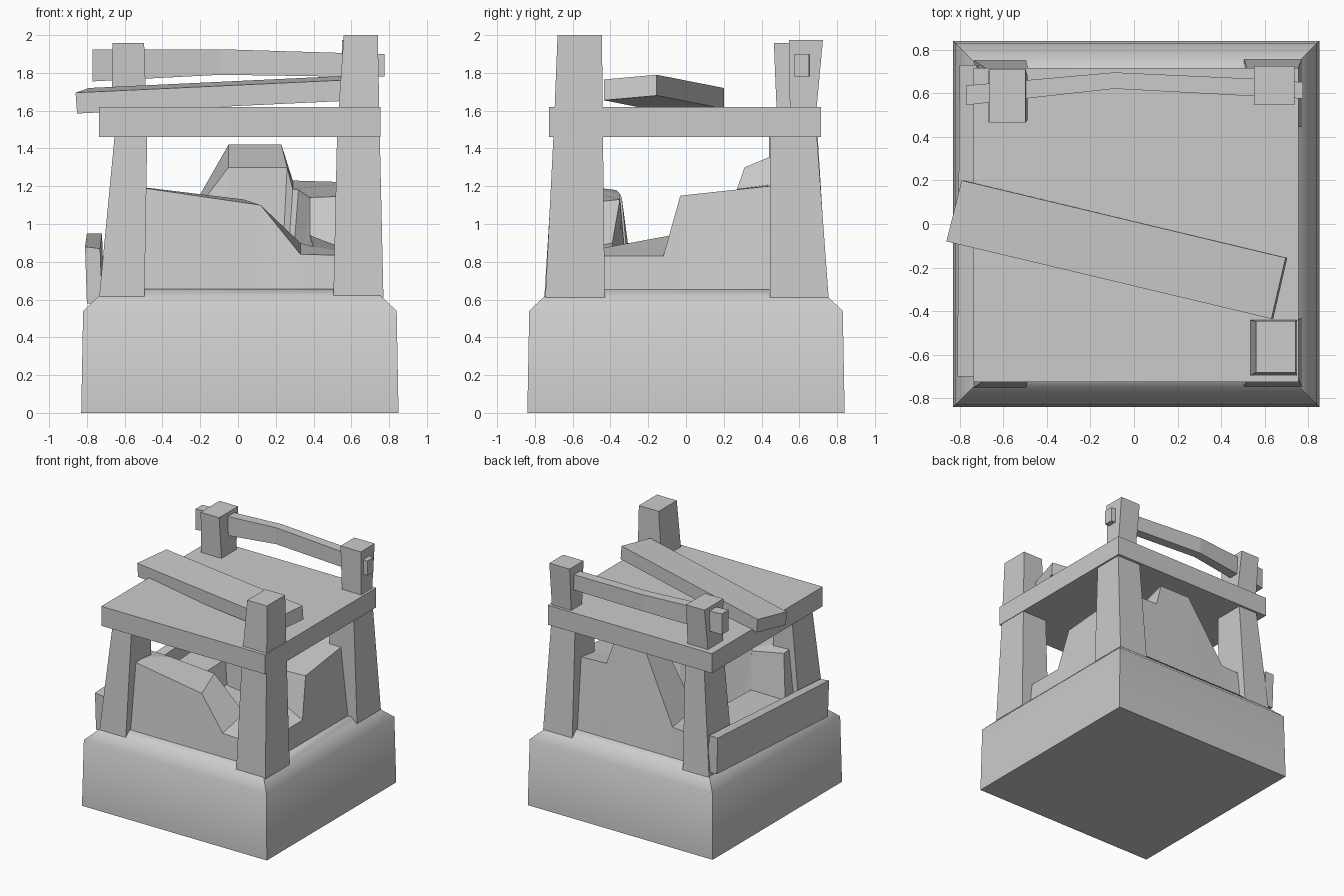
import bpy, bmesh


def loft(name, rings, smooth=None):
    """Skin a stack of matching point loops and cap both ends."""
    bm = bmesh.new()
    loops = [[bm.verts.new(p) for p in ring] for ring in rings]
    n = len(loops[0])
    for a, b in zip(loops, loops[1:]):
        for i in range(n):
            j = (i + 1) % n
            bm.faces.new((a[i], a[j], b[j], b[i]))
    bm.faces.new(loops[0][::-1])
    bm.faces.new(loops[-1])
    bmesh.ops.recalc_face_normals(bm, faces=bm.faces)
    mesh = bpy.data.meshes.new(name)
    bm.to_mesh(mesh)
    bm.free()
    ob = bpy.data.objects.new(name, mesh)
    bpy.context.collection.objects.link(ob)
    if smooth:
        bpy.ops.object.select_all(action='DESELECT')
        ob.select_set(True)
        bpy.context.view_layer.objects.active = ob
        bpy.ops.object.shade_smooth_by_angle(angle=smooth)
    return ob


def rect(z, x0, x1, y0, y1):
    return [(x0, y0, z), (x1, y0, z), (x1, y1, z), (x0, y1, z)]


def section(x, y0, y1, z0, z1):
    return [(x, y0, z0), (x, y1, z0), (x, y1, z1), (x, y0, z1)]


# Stone base with chamfered top
loft("stone_base", [rect(0, -.83, .85, -.84, .84),
                    rect(.54, -.82, .84, -.83, .83),
                    rect(.62, -.735, .755, -.745, .745),
                    rect(.655, -.70, .72, -.71, .71)], smooth=0.9)

# Broken hollow wall: (outer top point, inner top point) around the rim
rim = [
    ((-.63, -.63, 1.21), (-.36, -.35, 1.16)),
    ((.12, -.64, 1.10), (.03, -.35, 1.13)),
    ((.33, -.67, .84), (.33, -.39, .90)),
    ((.67, -.67, .83), (.40, -.39, .88)),
    ((.67, -.12, .83), (.38, -.08, .94)),
    ((.635, -.03, 1.15), (.38, -.03, 1.14)),
    ((.62, .62, 1.22), (.32, .27, 1.18)),
    ((.29, .62, 1.23), (.29, .27, 1.185)),
    ((.23, .60, 1.42), (.26, .31, 1.30)),
    ((-.05, .60, 1.42), (-.05, .31, 1.30)),
    ((-.34, .66, .89), (-.33, .36, .93)),
    ((-.67, .67, .87), (-.38, .38, .86)),
    ((-.67, -.33, .82), (-.38, -.30, .84)),
    ((-.63, -.37, 1.18), (-.36, -.34, 1.14)),
]


def to_base(c):
    return c if abs(c) < .58 else (.69 if c > 0 else -.69)


loft("broken_wall", [
    [(to_base(o[0]), to_base(o[1]), .63) for o, i in rim],
    [o for o, i in rim],
    [i for o, i in rim],
    [(i[0] * .88, i[1] * .88, .68) for o, i in rim]])

# Tapered legs; the front right one runs on through the slab as a post
for name, s in (("front_left_leg", -1), ("back_left_leg", 1)):
    y = sorted((s * .435, s * .75))
    yt = sorted((s * .44, s * .695))
    loft(name, [rect(.61, -.735, -.495, *y), rect(1.5, -.65, -.48, *yt)])
loft("back_right_leg", [rect(.61, .505, .77, .445, .755),
                        rect(1.5, .525, .74, .445, .69)])
loft("front_right_leg", [rect(.61, .505, .77, -.745, -.43),
                         rect(1.5, .525, .75, -.70, -.44),
                         rect(2.0, .56, .74, -.68, -.445)])

# Table slab
loft("top_slab", [rect(1.46, -.735, .755, -.725, .715),
                  rect(1.62, -.735, .755, -.725, .715)])

# Short back posts
loft("back_left_post", [rect(1.6, -.67, -.485, .48, .67),
                        rect(1.957, -.665, -.497, .465, .71)])
loft("back_right_post", [rect(1.6, .56, .735, .55, .69),
                         rect(1.975, .55, .735, .545, .725)])

# Bent rail through the back posts
loft("back_rail", [section(-.77, .545, .635, 1.755, 1.925),
                   section(-.09, .62, .695, 1.79, 1.925),
                   section(.57, .585, .665, 1.78, 1.905),
                   section(.775, .575, .65, 1.78, 1.90)])

# Loose plank lying across the slab
plank = [(-.86, -.08, 1.695), (.63, -.435, 1.765),
         (.695, -.155, 1.79), (-.79, .20, 1.72)]
loft("loose_plank", [[(x + .008, y, z - .11) for x, y, z in plank], plank])

# Slanted board on the left side
loft("side_board", [
    [(-.80, -.70, .58), (-.72, -.70, .58), (-.73, -.70, .87), (-.81, -.70, .88)],
    [(-.79, .73, .65), (-.71, .73, .65), (-.72, .73, .95), (-.80, .73, .95)]])
